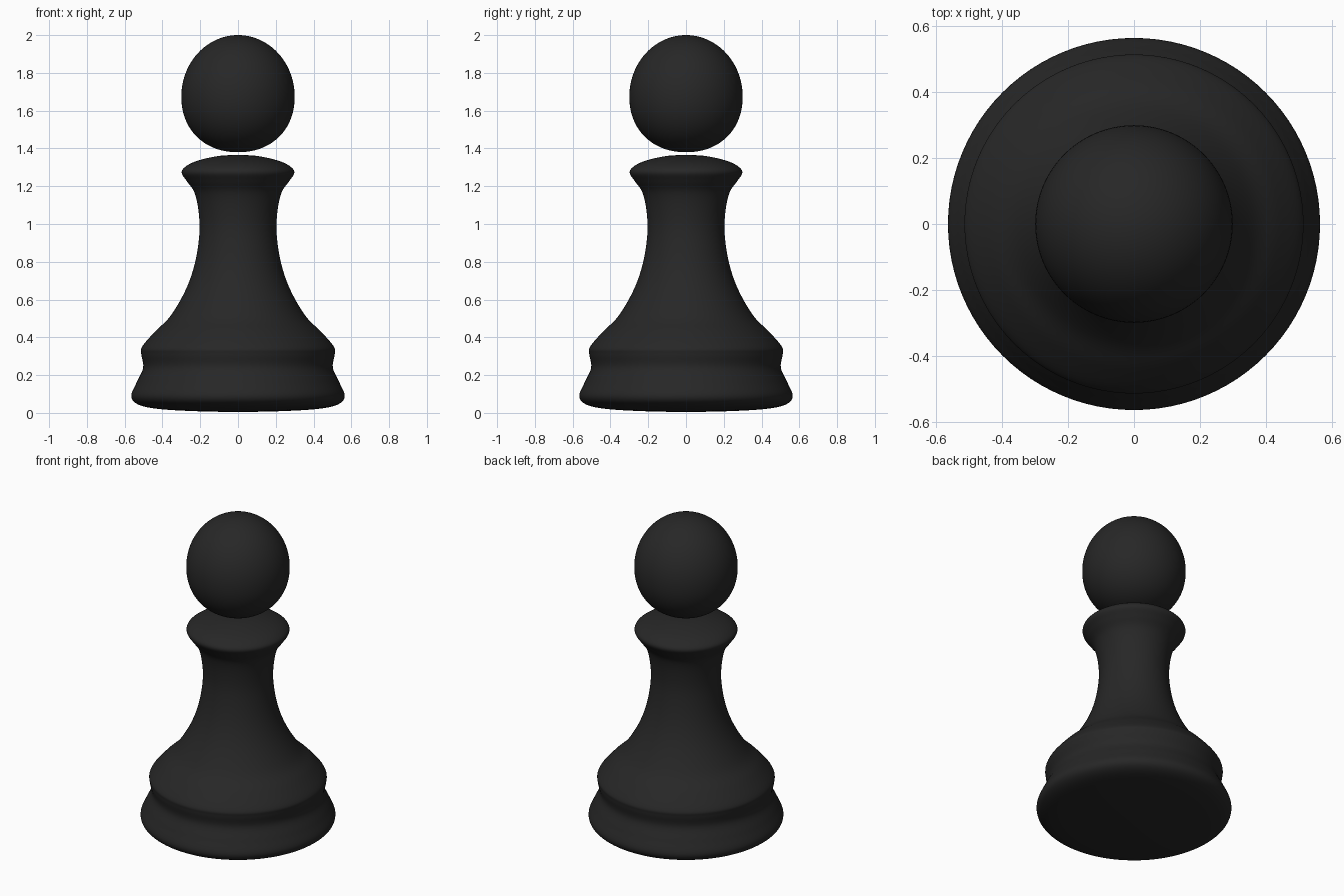
import bpy, bmesh, math
from mathutils import Vector

if "Cube" in bpy.data.objects:
    bpy.data.objects.remove(bpy.data.objects["Cube"])

SIDES = 96

black = bpy.data.materials.new("black")
black.diffuse_color = (0.02, 0.02, 0.02, 1)
black.use_nodes = True
black.node_tree.nodes["Principled BSDF"].inputs["Base Color"].default_value = black.diffuse_color


def smooth_profile(points, steps=6):
    """Catmull-Rom curve through (radius, z) points."""
    p = [Vector(q) for q in points]
    # mirror the neighbours across the axis so the poles are level
    p = [Vector((-p[1].x, p[1].y))] + p + [Vector((-p[-2].x, p[-2].y))]
    out = []
    for a, b, c, d in zip(p, p[1:], p[2:], p[3:]):
        for i in range(steps):
            t = i / steps
            out.append(0.5 * (2 * b + (c - a) * t + (2 * a - 5 * b + 4 * c - d) * t * t
                              + (3 * b - a - 3 * c + d) * t ** 3))
    return out + [p[-2]]


def lathe(name, profile):
    """Revolve a profile that starts and ends on the z axis."""
    bm = bmesh.new()
    verts = [bm.verts.new((max(r, 0), 0, z)) for r, z in profile]
    edges = [bm.edges.new(e) for e in zip(verts, verts[1:])]
    bmesh.ops.spin(bm, geom=verts + edges, axis=(0, 0, 1), cent=(0, 0, 0),
                   angle=math.tau, steps=SIDES, use_duplicate=False)
    bmesh.ops.remove_doubles(bm, verts=bm.verts, dist=1e-4)
    bmesh.ops.recalc_face_normals(bm, faces=bm.faces)
    mesh = bpy.data.meshes.new(name)
    bm.to_mesh(mesh)
    bm.free()
    mesh.shade_smooth()
    mesh.materials.append(black)
    obj = bpy.data.objects.new(name, mesh)
    bpy.context.collection.objects.link(obj)
    return obj


# body: underside, foot, waist, shoulder, stem and collar
lathe("body", smooth_profile([
    (0, 0.005), (0.25, 0.01), (0.43, 0.022), (0.53, 0.045), (0.565, 0.09),
    (0.535, 0.165), (0.502, 0.24), (0.512, 0.31), (0.508, 0.35), (0.44, 0.43),
    (0.36, 0.51), (0.28, 0.645), (0.23, 0.785), (0.205, 0.94), (0.208, 1.06),
    (0.23, 1.165), (0.27, 1.225), (0.298, 1.27), (0.28, 1.302), (0.22, 1.333),
    (0.11, 1.359), (0, 1.365)]))

# head: egg-shaped ball with a slightly flattened underside
head = []
for i in range(49):
    a = math.pi * (i / 48 - 0.5)
    c, s = math.cos(a), math.sin(a)
    if s < 0:
        k = 2 / 2.15
        head.append((0.3 * max(c, 0) ** k, 1.675 - 0.295 * (-s) ** k))
    else:
        head.append((0.3 * c, 1.675 + 0.325 * s))
head[0], head[-1] = (0, 1.38), (0, 2.0)
lathe("head", head)
